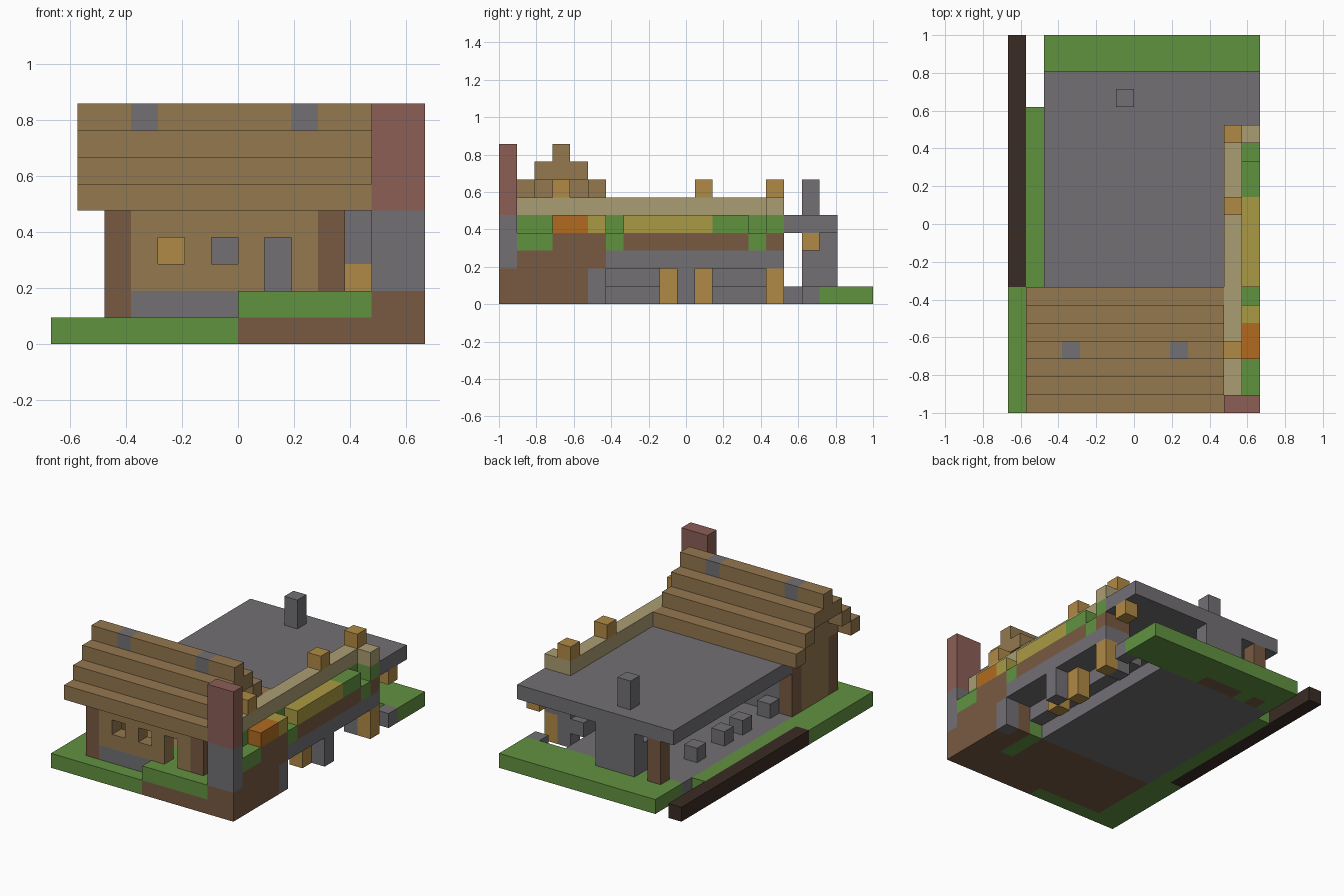
import bpy
import bmesh
from mathutils import Matrix, Vector

cube = bpy.data.objects.get("Cube")
if cube:
    bpy.data.objects.remove(cube)

U = 2 / 21  # size of one building block


def linear(c):
    c /= 255
    return c / 12.92 if c <= 0.04045 else ((c + 0.055) / 1.055) ** 2.4


def material(name, r, g, b):
    mat = bpy.data.materials.new(name)
    col = (linear(r), linear(g), linear(b), 1)
    mat.diffuse_color = col
    mat.use_nodes = True
    bsdf = mat.node_tree.nodes["Principled BSDF"]
    bsdf.inputs["Base Color"].default_value = col
    bsdf.inputs["Roughness"].default_value = 1
    return mat


GRASS = material("grass green", 97, 146, 64)
STONE = material("stone grey", 114, 112, 116)
WOOD = material("plank wood", 148, 120, 79)
GOLD = material("golden wood", 176, 138, 69)
EARTH = material("earth brown", 121, 90, 66)
DARK = material("dark brown", 58, 44, 36)
BRICK = material("brick red", 139, 94, 86)
CREAM = material("cream", 171, 157, 114)
YELLOW = material("yellow", 170, 154, 67)
ORANGE = material("orange", 178, 107, 32)


def part(name, mat, *boxes):
    """Join boxes, each given as a block range (x0, x1, y0, y1, z0, z1)."""
    bm = bmesh.new()
    for x0, x1, y0, y1, z0, z1 in boxes:
        centre = Vector(((x0 + x1) / 2 - 7, (y0 + y1) / 2 - 10.5, (z0 + z1) / 2)) * U
        size = Matrix.Diagonal(((x1 - x0) * U, (y1 - y0) * U, (z1 - z0) * U, 1))
        bmesh.ops.create_cube(bm, size=1, matrix=Matrix.Translation(centre) @ size)
    mesh = bpy.data.meshes.new(name)
    bm.to_mesh(mesh)
    bm.free()
    mesh.materials.append(mat)
    obj = bpy.data.objects.new(name, mesh)
    bpy.context.collection.objects.link(obj)


# Ground
part("lawn", GRASS, (0, 2, 0, 7, 0, 1), (2, 7, 0, 1, 0, 1), (1, 2, 7, 17, 0, 1),
     (2, 14, 19, 21, 0, 1), (2, 3, 18, 19, 0, 1), (4, 5, 18, 19, 0, 1),
     (8, 14, 18, 19, 0, 1), (11, 12, 3, 6, 0, 1))
part("raised_lawn", GRASS, (7, 12, 0, 6, 1, 2))
part("earth_base", EARTH, (7, 14, 0, 1, 0, 1), (2, 11, 1, 6, 0, 1), (11, 14, 1, 3, 0, 1),
     (12, 14, 3, 5, 0, 1), (12, 13, 5, 6, 0, 1), (12, 14, 0, 5, 1, 2),
     (12, 13, 5, 6, 1, 2), (5, 8, 18, 19, 0, 1), (3, 4, 18, 19, 0, 1))
part("edge_beam", DARK, (0, 1, 7, 21, 0, 1))
part("stone_floor", STONE, (2, 11, 6, 18, 0, 1), (13, 14, 17, 18, 0, 1))

# Cottage
part("cottage_floor", WOOD, (3, 7, 2, 5, 1, 2))
part("cottage_footing", STONE, (3, 7, 1, 2, 1, 2))
part("corner_posts", EARTH, *[(x, x + 1, y, y + 1, z, 5)
                              for x, z in ((2, 1), (10, 2)) for y in (1, 5)])
part("front_wall", WOOD, (3, 10, 1, 2, 4, 5), (3, 8, 1, 2, 2, 3), (9, 10, 1, 2, 2, 3),
     *[(x, x + 1, 1, 2, 3, 4) for x in (3, 5, 7, 9)])
part("side_walls", WOOD, (2, 3, 2, 5, 1, 5), (10, 11, 2, 5, 2, 5))
part("back_wall", STONE, (3, 7, 5, 6, 1, 5), (7, 10, 5, 6, 2, 5))
part("inside_shelf", GOLD, (4, 5, 4, 5, 3, 4))
part("passage_end", STONE, (11, 12, 6, 7, 3, 4))
part("passage_crate", GOLD, (11, 12, 6, 7, 2, 3))

# Stepped roof with gables set in
for step in range(3):
    z = 5 + step
    part(f"roof_step_{step + 1}", WOOD, (1, 12, step, step + 1, z, z + 1),
         (1, 12, 6 - step, 7 - step, z, z + 1))
    if step < 2:
        part(f"gables_{step + 1}", WOOD, (2, 3, step + 1, 6 - step, z, z + 1),
             (10, 11, step + 1, 6 - step, z, z + 1))
part("roof_ridge_support", WOOD, (1, 12, 3, 4, 7, 8))
part("roof_ridge", WOOD, (1, 3, 3, 4, 8, 9), (4, 9, 3, 4, 8, 9), (10, 12, 3, 4, 8, 9))
part("ridge_stones", STONE, (3, 4, 3, 4, 8, 9), (9, 10, 3, 4, 8, 9))

# Front chimney
part("chimney_base", STONE, (12, 14, 0, 1, 2, 5))
part("chimney", BRICK, (12, 14, 0, 1, 5, 9))

# Side wall with planters
part("wall_earth", EARTH, (12, 14, 1, 6, 2, 3), (12, 14, 3, 6, 3, 4), (12, 13, 1, 3, 3, 4),
     (12, 13, 3, 6, 4, 5), (13, 14, 7, 14, 3, 4), (13, 14, 15, 16, 3, 4),
     (12, 13, 6, 16, 3, 4))
part("wall_stone", STONE, (12, 14, 6, 16, 2, 3), (12, 13, 7, 14, 4, 5), (12, 13, 15, 16, 4, 5))
part("wall_plants", GRASS, (13, 14, 1, 3, 3, 4), (12, 13, 1, 3, 4, 5), (12, 13, 6, 7, 4, 5),
     (12, 13, 14, 15, 4, 5), (13, 14, 12, 14, 4, 5), (13, 14, 15, 16, 4, 5),
     (13, 14, 6, 7, 3, 4), (13, 14, 14, 15, 3, 4))
part("orange_planter", ORANGE, (13, 14, 3, 5, 4, 5))
part("yellow_planters", YELLOW, (13, 14, 5, 6, 4, 5), (13, 14, 7, 12, 4, 5))
part("parapet", CREAM, (12, 13, 1, 16, 5, 6), (13, 14, 15, 16, 5, 6))
part("parapet_lamps", GOLD, *[(12, 13, y, y + 1, 6, 7) for y in (3, 11, 15)])

# Supports under the side wall
part("stone_supports", STONE, (13, 14, 5, 6, 0, 2), (13, 14, 10, 11, 0, 2), (12, 13, 15, 16, 0, 2))
part("wood_supports", GOLD, (12, 13, 9, 10, 0, 2), (12, 13, 11, 12, 0, 2), (13, 14, 15, 16, 0, 2))
part("low_wall", STONE, (11, 12, 6, 16, 1, 2))

# Hall with flat roof, hearth and seats
part("flat_roof", STONE, (2, 12, 6, 19, 4, 5), (12, 14, 16, 19, 4, 5))
part("hearth", STONE, (5, 8, 18, 19, 1, 4), (5, 6, 17, 18, 1, 3), (7, 8, 17, 18, 1, 3))
part("flue", STONE, (6, 7, 17, 18, 5, 7))
part("back_post", EARTH, (3, 4, 18, 19, 1, 4))
part("hanging_lamp", GOLD, (13, 14, 17, 18, 3, 4))
part("seats", STONE, *[(3, 4, y, y + 1, 1, 2) for y in (6, 9, 11, 14)])
